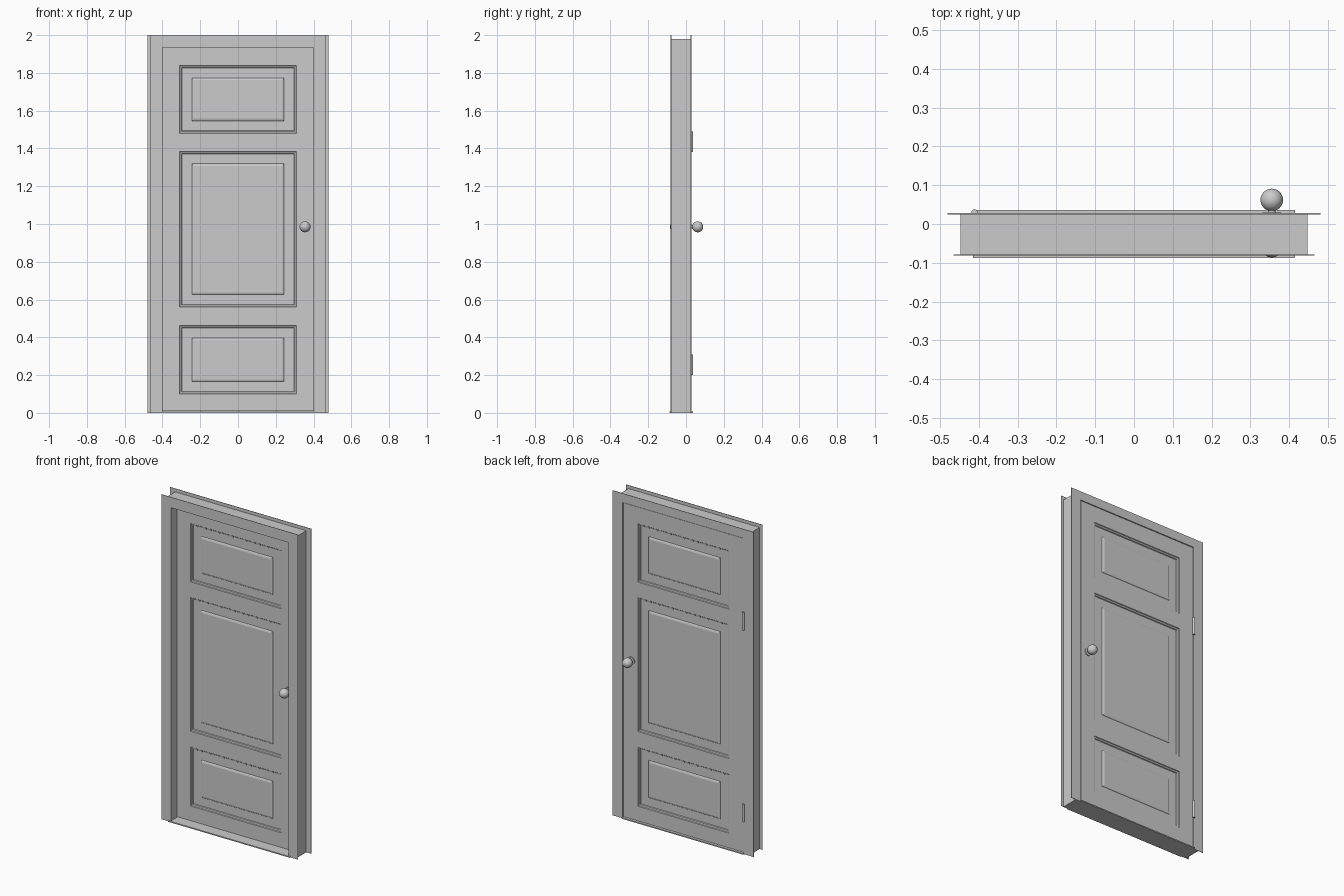
import bpy
import bmesh
from math import radians
from mathutils import Matrix, Vector

if "Cube" in bpy.data.objects:
    bpy.data.objects.remove(bpy.data.objects["Cube"])

grey = bpy.data.materials.new("plain grey")
grey.use_nodes = True
grey.diffuse_color = (0.6, 0.6, 0.6, 1)
grey.node_tree.nodes["Principled BSDF"].inputs["Base Color"].default_value = (0.6, 0.6, 0.6, 1)


def finish(name, bm, smooth=False):
    bmesh.ops.recalc_face_normals(bm, faces=bm.faces)
    mesh = bpy.data.meshes.new(name)
    bm.to_mesh(mesh)
    bm.free()
    mesh.materials.append(grey)
    obj = bpy.data.objects.new(name, mesh)
    bpy.context.collection.objects.link(obj)
    if smooth:
        bpy.ops.object.select_all(action="DESELECT")
        obj.select_set(True)
        bpy.context.view_layer.objects.active = obj
        bpy.ops.object.shade_smooth_by_angle(angle=radians(35))
    return obj


def add_box(bm, x0, x1, y0, y1, z0, z1):
    size = Vector((x1 - x0, y1 - y0, z1 - z0))
    mid = Vector((x0 + x1, y0 + y1, z0 + z1)) / 2
    bmesh.ops.create_cube(bm, size=1, matrix=Matrix.Translation(mid) @ Matrix.Diagonal(size).to_4x4())


def prism(bm, outline, y0, y1):
    """Extrude an (x, z) outline from y0 to y1."""
    front = [bm.verts.new((x, y0, z)) for x, z in outline]
    face = bm.faces.new(front)
    new = bmesh.ops.extrude_face_region(bm, geom=[face])["geom"]
    moved = [v for v in new if isinstance(v, bmesh.types.BMVert)]
    bmesh.ops.translate(bm, verts=moved, vec=(0, y1 - y0, 0))


FRONT, BACK, STOP = -0.078, 0.025, -0.021
HEAD, TOP = 1.935, 1.98

# Jambs and head lining, with a rebate that holds the door
for side, label in ((-1, "right"), (1, "left")):
    bm = bmesh.new()
    for inner, y0, y1 in ((0.40, FRONT, STOP), (0.412, STOP, BACK)):
        x0, x1 = sorted((side * inner, side * 0.447))
        add_box(bm, x0, x1, y0, y1, 0, TOP)
    finish(label + "_jamb", bm)
bm = bmesh.new()
add_box(bm, -0.412, 0.412, FRONT, STOP, HEAD, TOP)
add_box(bm, -0.412, 0.412, STOP, BACK, HEAD + 0.01, TOP)
finish("head_jamb", bm)

# Thin mitred casings on both faces of the wall
for label, y0, y1, out, inn, low in (
        ("front", FRONT - 0.003, FRONT, 0.465, 0.40, HEAD),
        ("back", BACK, BACK + 0.003, 0.48, 0.412, HEAD + 0.01)):
    bm = bmesh.new()
    prism(bm, [(-out, 2), (out, 2), (inn, low), (-inn, low)], y0, y1)
    for s in (-1, 1):
        prism(bm, [(s * out, 0), (s * out, 2), (s * inn, low), (s * inn, 0)], y0, y1)
    finish(label + "_casing", bm)

# Threshold
bm = bmesh.new()
add_box(bm, -0.415, 0.415, -0.087, 0.036, 0, 0.007)
finish("threshold", bm)

# Door stiles and rails
W, PX = 0.409, 0.31
PANELS = [(0.10, 0.463), (0.56, 1.385), (1.48, 1.84)]
DOOR_Y0, DOOR_Y1 = -0.02, 0.025
bm = bmesh.new()
for s in (-1, 1):
    x0, x1 = sorted((s * PX, s * W))
    add_box(bm, x0, x1, DOOR_Y0, DOOR_Y1, 0.01, 1.942)
edges = [0.01] + [z for panel in PANELS for z in panel] + [1.942]
for z0, z1 in zip(edges[::2], edges[1::2]):
    add_box(bm, -PX, PX, DOOR_Y0, DOOR_Y1, z0, z1)
finish("door_frame", bm)

# Moulded panels: rings of (inset, depth) on both faces of the door
MOULD = [(0, 0), (0.003, 0.004), (0.011, 0.006), (0.014, 0.011),
         (0.066, 0.011), (0.069, 0.007), (0.078, 0.004)]
for label, (z0, z1) in zip(("lower", "middle", "upper"), PANELS):
    bm = bmesh.new()
    for y, inward in ((DOOR_Y0, 1), (DOOR_Y1, -1)):
        last = None
        for inset, depth in MOULD:
            x, a, b = PX - inset, z0 + inset, z1 - inset
            ring = [bm.verts.new((px, y + inward * depth, pz))
                    for px, pz in ((-x, a), (x, a), (x, b), (-x, b))]
            if last:
                for i in range(4):
                    j = (i + 1) % 4
                    bm.faces.new((last[i], last[j], ring[j], ring[i]))
            else:
                outer = ring
            last = ring
        bm.faces.new(last)
        if inward == 1:
            first = outer
    for i in range(4):
        j = (i + 1) % 4
        bm.faces.new((first[i], first[j], outer[j], outer[i]))
    finish(label + "_panel", bm)

# Knobs with round plates and necks
KX, KZ = 0.355, 0.985
for label, y, out in (("front", DOOR_Y0, -1), ("back", DOOR_Y1, 1)):
    bm = bmesh.new()
    turn = Matrix.Rotation(radians(90), 4, "X")
    for radius, length in ((0.024, 0.005), (0.010, 0.02)):
        at = Matrix.Translation((KX, y + out * length / 2, KZ))
        bmesh.ops.create_cone(bm, cap_ends=True, segments=32, radius1=radius,
                              radius2=radius, depth=length, matrix=at @ turn)
    bmesh.ops.create_uvsphere(bm, u_segments=32, v_segments=16, radius=0.029,
                              matrix=Matrix.Translation((KX, y + out * 0.037, KZ)) @ turn)
    finish(label + "_knob", bm, True)

# Hinge knuckles
for label, z in (("lower", 0.255), ("upper", 1.435)):
    bm = bmesh.new()
    bmesh.ops.create_cone(bm, cap_ends=True, segments=16, radius1=0.008, radius2=0.008,
                          depth=0.11, matrix=Matrix.Translation((-0.411, 0.03, z)))
    finish(label + "_hinge", bm, True)
